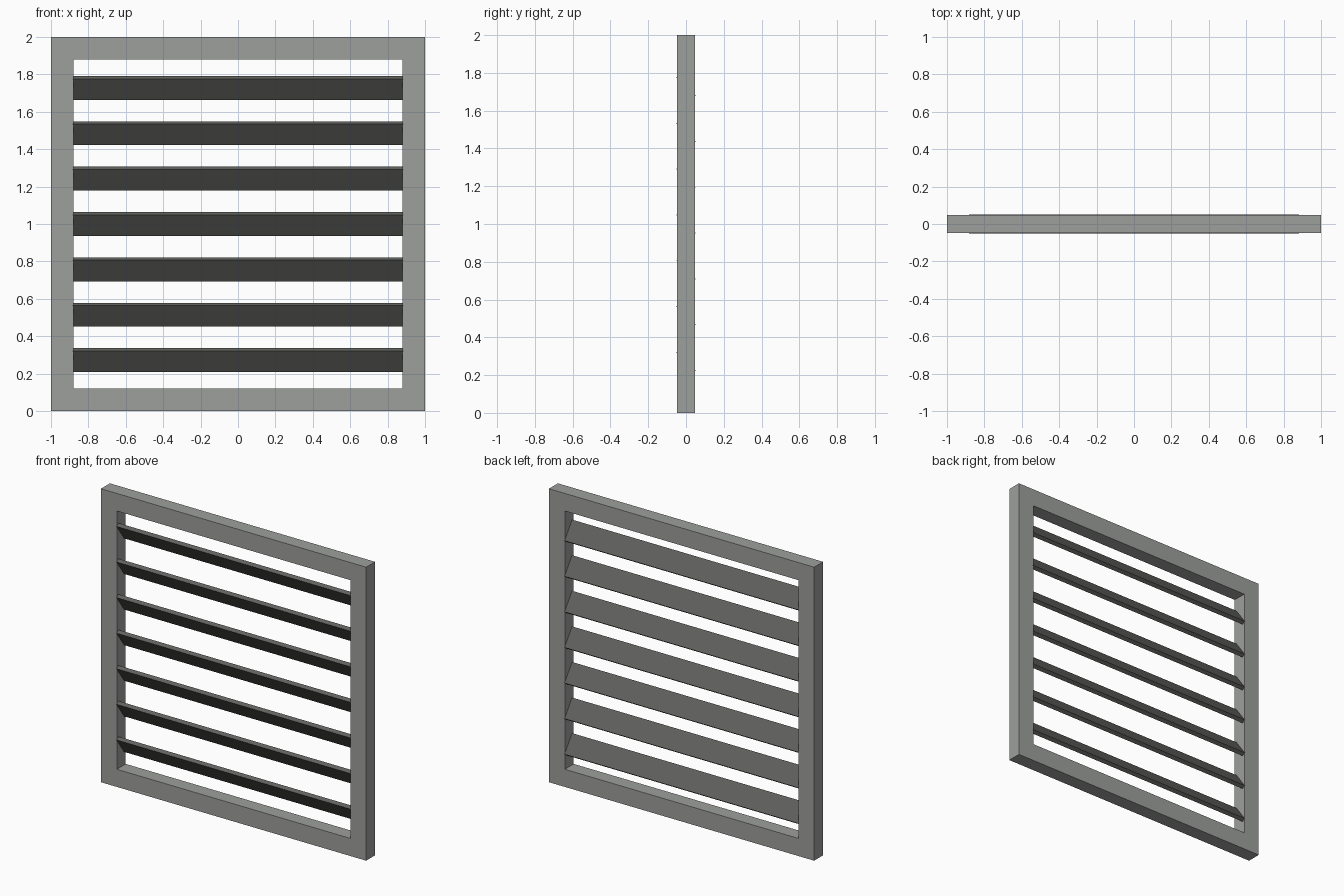
import bpy, bmesh, math
from mathutils import Matrix

cube = bpy.data.objects.get("Cube")
if cube:
    bpy.data.objects.remove(cube, do_unlink=True)

HALF = 1.0            # half the side of the square frame
OPENING = 0.88        # half the side of its opening
DEPTH = 0.096         # front-to-back depth of the frame
SLATS, PITCH = 7, 0.2425
SLAT_WIDTH, SLAT_THICK = 0.139, 0.0255
TILT = math.radians(-54)


def material(name, color):
    mat = bpy.data.materials.new(name)
    mat.use_nodes = True
    mat.diffuse_color = color
    mat.node_tree.nodes["Principled BSDF"].inputs["Base Color"].default_value = color
    return mat


def add_object(name, bm, mat):
    bmesh.ops.recalc_face_normals(bm, faces=bm.faces)
    mesh = bpy.data.meshes.new(name)
    bm.to_mesh(mesh)
    bm.free()
    mesh.materials.append(mat)
    obj = bpy.data.objects.new(name, mesh)
    bpy.context.collection.objects.link(obj)
    return obj


frame_grey = material("frame grey", (0.34, 0.35, 0.335, 1))
slat_grey = material("slat dark grey", (0.12, 0.123, 0.113, 1))

# Frame: four square loops (outer front, outer back, inner back, inner front) joined in a ring
bm = bmesh.new()
corners = [(-1, -1), (1, -1), (1, 1), (-1, 1)]
section = [(HALF, -DEPTH / 2), (HALF, DEPTH / 2), (OPENING, DEPTH / 2), (OPENING, -DEPTH / 2)]
loops = [[bm.verts.new((x * r, y, HALF + z * r)) for x, z in corners] for r, y in section]
for a, b in zip(loops, loops[1:] + loops[:1]):
    for i in range(4):
        j = (i + 1) % 4
        bm.faces.new((a[i], a[j], b[j], b[i]))
add_object("frame", bm, frame_grey)

# Slats: tilted boards, high at the front and low at the back
for i in range(SLATS):
    bm = bmesh.new()
    bmesh.ops.create_cube(bm, size=1)
    bmesh.ops.scale(bm, verts=bm.verts, vec=(2 * OPENING + 0.004, SLAT_WIDTH, SLAT_THICK))
    bmesh.ops.rotate(bm, verts=bm.verts, matrix=Matrix.Rotation(TILT, 3, "X"))
    slat = add_object(f"slat_{i + 1}", bm, slat_grey)
    slat.location.z = HALF + (i - SLATS // 2) * PITCH
